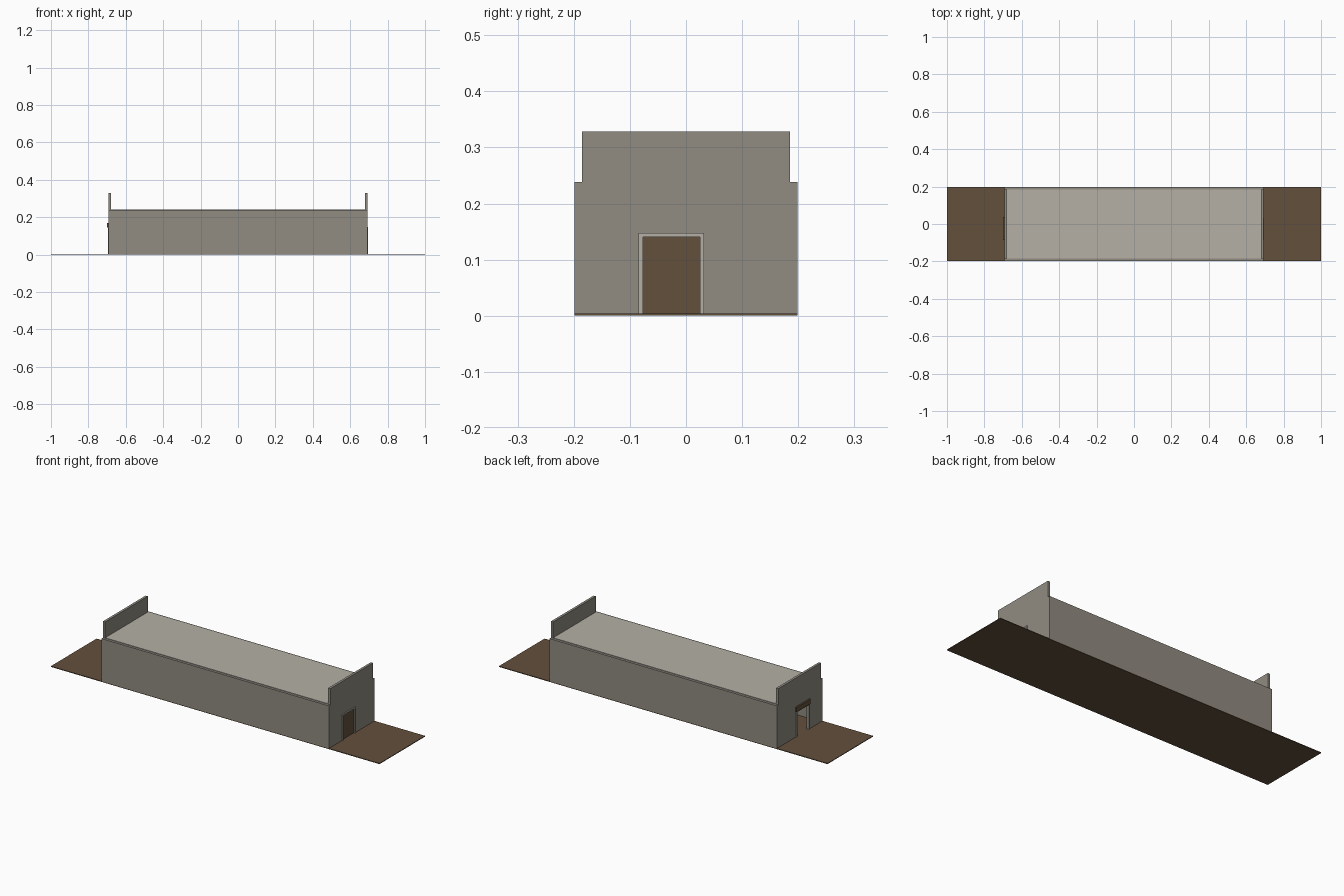
import bpy
import bmesh

cube = bpy.data.objects.get("Cube")
if cube:
    bpy.data.objects.remove(cube, do_unlink=True)


def material(name, rgb):
    m = bpy.data.materials.new(name)
    m.use_nodes = True
    m.diffuse_color = (*rgb, 1)
    bsdf = next(n for n in m.node_tree.nodes if n.type == 'BSDF_PRINCIPLED')
    bsdf.inputs["Base Color"].default_value = (*rgb, 1)
    bsdf.inputs["Roughness"].default_value = 0.9
    return m


wall_grey = material("wall grey", (0.283, 0.262, 0.223))
light_grey = material("light grey", (0.462, 0.434, 0.381))
brown = material("earth brown", (0.125, 0.080, 0.045))


def finish(name, bm, mat):
    bmesh.ops.recalc_face_normals(bm, faces=bm.faces)
    mesh = bpy.data.meshes.new(name)
    bm.to_mesh(mesh)
    bm.free()
    mesh.materials.append(mat)
    ob = bpy.data.objects.new(name, mesh)
    bpy.context.collection.objects.link(ob)
    return ob


def box(name, x, y, z, mat):
    """Box from (min, max) ranges on each axis."""
    bm = bmesh.new()
    bmesh.ops.create_cube(bm, size=1)
    for v in bm.verts:
        v.co = [r[0] if c < 0 else r[1] for c, r in zip(v.co, (x, y, z))]
    return finish(name, bm, mat)


def slab(name, outline, x, mat):
    """Extrude a (y, z) outline along x."""
    bm = bmesh.new()
    face = bm.faces.new([bm.verts.new((x[0], a, b)) for a, b in outline])
    ext = bmesh.ops.extrude_face_region(bm, geom=[face])
    for v in ext["geom"]:
        if isinstance(v, bmesh.types.BMVert):
            v.co.x = x[1]
    return finish(name, bm, mat)


W = 0.1985            # half width
L = 0.692             # half length of the building
T = 0.0135            # wall thickness
G = 0.004             # ground thickness
EAVE, TOP = 0.238, 0.328
D0, D1, DH = -0.077, 0.025, 0.14   # door opening
F = 0.0075            # door frame width

# Ground strip
box("ground", (-1, 1), (-W, W), (0, G), brown)

# Long walls and roof
for side, s in (("front", -1), ("back", 1)):
    box(side + "_wall", (-L + T, L - T), sorted((s * W, s * (W - T))), (G, EAVE), wall_grey)
box("roof", (-L + T, L - T), (-W + T, W - T), (EAVE - 0.008, EAVE + 0.003), light_grey)

# End walls with stepped parapet and door opening, plus the door frames
P = W - T
end_outline = [(-W, G), (D0, G), (D0, DH), (D1, DH), (D1, G), (W, G), (W, EAVE),
               (P, EAVE), (P, TOP), (-P, TOP), (-P, EAVE), (-W, EAVE)]
frame_outline = [(D0 - F, G), (D0, G), (D0, DH), (D1, DH), (D1, G),
                 (D1 + F, G), (D1 + F, DH + F), (D0 - F, DH + F)]
for side, s in (("left", 1), ("right", -1)):
    slab(side + "_end_wall", end_outline, (s * (L - T), s * L), wall_grey)
    slab(side + "_door_frame", frame_outline, (s * (L - 0.002), s * (L + 0.004)), light_grey)

# Closed door on one end, wooden lintel over the open doorway on the other
box("door", (L - 0.010, L - 0.004), (D0, D1), (G, DH), brown)
box("lintel", (-L - 0.008, -L + 0.002), (D0 - F, D1 + F + 0.006), (DH + 0.004, 0.170), brown)
